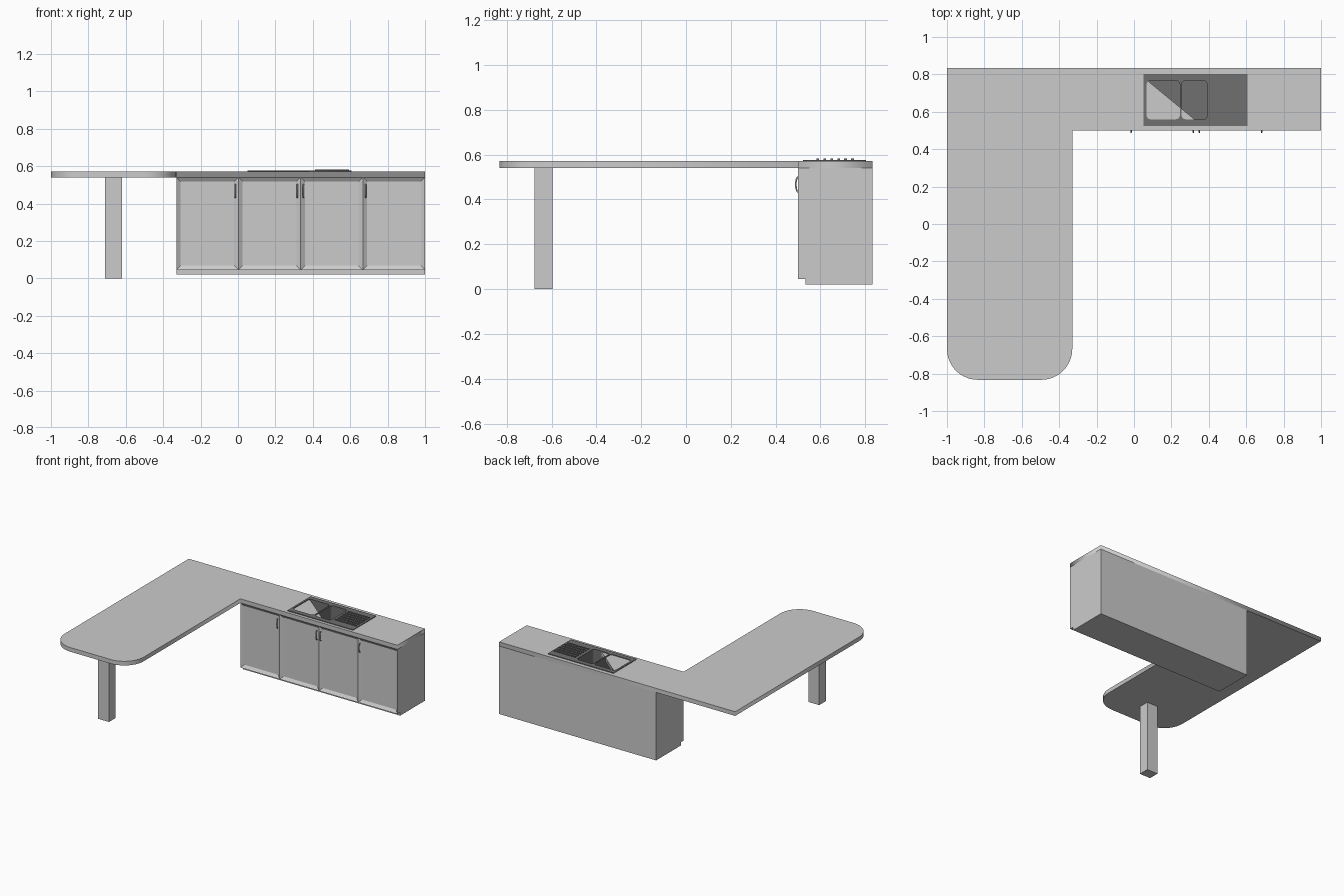
import bpy, bmesh, math

if "Cube" in bpy.data.objects:
    bpy.data.objects.remove(bpy.data.objects["Cube"])

dark = bpy.data.materials.new("dark_steel")
dark.diffuse_color = (0.16, 0.16, 0.16, 1)
dark.use_nodes = True
dark.node_tree.nodes["Principled BSDF"].inputs["Base Color"].default_value = dark.diffuse_color


def finish(name, bm, mat=None):
    me = bpy.data.meshes.new(name)
    bm.to_mesh(me)
    bm.free()
    ob = bpy.data.objects.new(name, me)
    bpy.context.collection.objects.link(ob)
    if mat:
        me.materials.append(mat)
    return ob


def cube(bm, x0, x1, y0, y1, z0, z1):
    vs = bmesh.ops.create_cube(bm, size=1)["verts"]
    for v in vs:
        v.co = (x1 if v.co.x > 0 else x0, y1 if v.co.y > 0 else y0, z1 if v.co.z > 0 else z0)


def box(name, *dims, mat=None):
    bm = bmesh.new()
    cube(bm, *dims)
    return finish(name, bm, mat)


def corner(cx, cy, r, start, n=6):
    """Quarter arc, counter-clockwise from start degrees."""
    return [(cx + r * math.cos(math.radians(start + 90 * i / n)),
             cy + r * math.sin(math.radians(start + 90 * i / n))) for i in range(n + 1)]


def rounded(x0, x1, y0, y1, r):
    return (corner(x0 + r, y0 + r, r, 180) + corner(x1 - r, y0 + r, r, 270)
            + corner(x1 - r, y1 - r, r, 0) + corner(x0 + r, y1 - r, r, 90))


def slab(name, loops, z0, z1, mat=None):
    """Flat plate from an outline and hole loops."""
    cu = bpy.data.curves.new(name, "CURVE")
    cu.dimensions, cu.fill_mode, cu.extrude = "2D", "BOTH", (z1 - z0) / 2
    for pts in loops:
        s = cu.splines.new("POLY")
        s.points.add(len(pts) - 1)
        for p, (x, y) in zip(s.points, pts):
            p.co = (x, y, 0, 1)
        s.use_cyclic_u = True
    tmp = bpy.data.objects.new(name + "_outline", cu)
    bpy.context.collection.objects.link(tmp)
    bpy.context.view_layer.update()
    bm = bmesh.new()
    bm.from_mesh(tmp.to_mesh())
    bpy.data.objects.remove(tmp)
    bmesh.ops.remove_doubles(bm, verts=bm.verts, dist=1e-5)
    bmesh.ops.recalc_face_normals(bm, faces=bm.faces)
    bmesh.ops.translate(bm, verts=bm.verts, vec=(0, 0, (z0 + z1) / 2))
    return finish(name, bm, mat)


# L-shaped worktop with rounded end and an opening under the sink
outline = ([(1, 0.833), (-1, 0.833)] + corner(-0.835, -0.668, 0.165, 180, 10)
           + corner(-0.495, -0.668, 0.165, 270, 10) + [(-0.33, 0.5), (1, 0.5)])
opening = [(0.07, 0.768), (0.325, 0.558), (0.393, 0.558), (0.393, 0.768)]
slab("worktop", [outline, opening], 0.54, 0.572)

# Support post
box("support_post", -0.712, -0.62, -0.675, -0.595, 0, 0.54)

# Cabinet carcass, open at the top so the bowls hang inside
bm = bmesh.new()
cube(bm, -0.33, 1, 0.533, 0.833, 0.02, 0.54)
bm.normal_update()
bmesh.ops.delete(bm, geom=[f for f in bm.faces if f.normal.z > 0.5], context="FACES_ONLY")
finish("cabinet_carcass", bm)

# Four doors with recessed panels
width = 1.33 / 4
for i in range(4):
    x = -0.33 + i * width
    bm = bmesh.new()
    cube(bm, x, x + width, 0.5, 0.533, 0.045, 0.54)
    bm.normal_update()
    front = [f for f in bm.faces if f.normal.y < -0.5]
    bmesh.ops.inset_region(bm, faces=front, thickness=0.032)
    bmesh.ops.translate(bm, verts=front[0].verts, vec=(0, 0.015, 0))
    finish(f"door_{i + 1}", bm)

# Bow handles
for i, x in enumerate((-0.015, 0.317, 0.35, 0.682)):
    cu = bpy.data.curves.new("handle", "CURVE")
    cu.dimensions, cu.bevel_depth, cu.bevel_resolution = "3D", 0.004, 1
    cu.use_fill_caps = True
    s = cu.splines.new("POLY")
    s.points.add(8)
    for k, p in enumerate(s.points):
        a = math.pi * k / 8
        p.co = (x, 0.502 - 0.012 * math.sin(a), 0.467 - 0.035 * math.cos(a), 1)
    ob = bpy.data.objects.new(f"handle_{i + 1}", cu)
    bpy.context.collection.objects.link(ob)

# Sink top plate with two bowl cut-outs
bowls = [rounded(0.067, 0.245, 0.56, 0.766, 0.02), rounded(0.255, 0.391, 0.56, 0.766, 0.02)]
plate = [(0.052, 0.523), (0.608, 0.523), (0.608, 0.803), (0.052, 0.803)]
slab("sink_plate", [plate] + bowls, 0.571, 0.577, dark)

# Bowls as open shells facing inward
for i, pts in enumerate(bowls):
    bm = bmesh.new()
    top = [bm.verts.new((x, y, 0.577)) for x, y in pts]
    low = [bm.verts.new((x, y, 0.46)) for x, y in pts]
    bm.faces.new(low)
    for k in range(len(pts)):
        j = (k + 1) % len(pts)
        bm.faces.new((top[j], top[k], low[k], low[j]))
    finish(f"sink_bowl_{i + 1}", bm, dark)

# Drainer ribs
for i in range(6):
    y = 0.588 + i * 0.031
    box(f"drainer_rib_{i + 1}", 0.412, 0.594, y - 0.006, y + 0.006, 0.575, 0.582, mat=dark)
